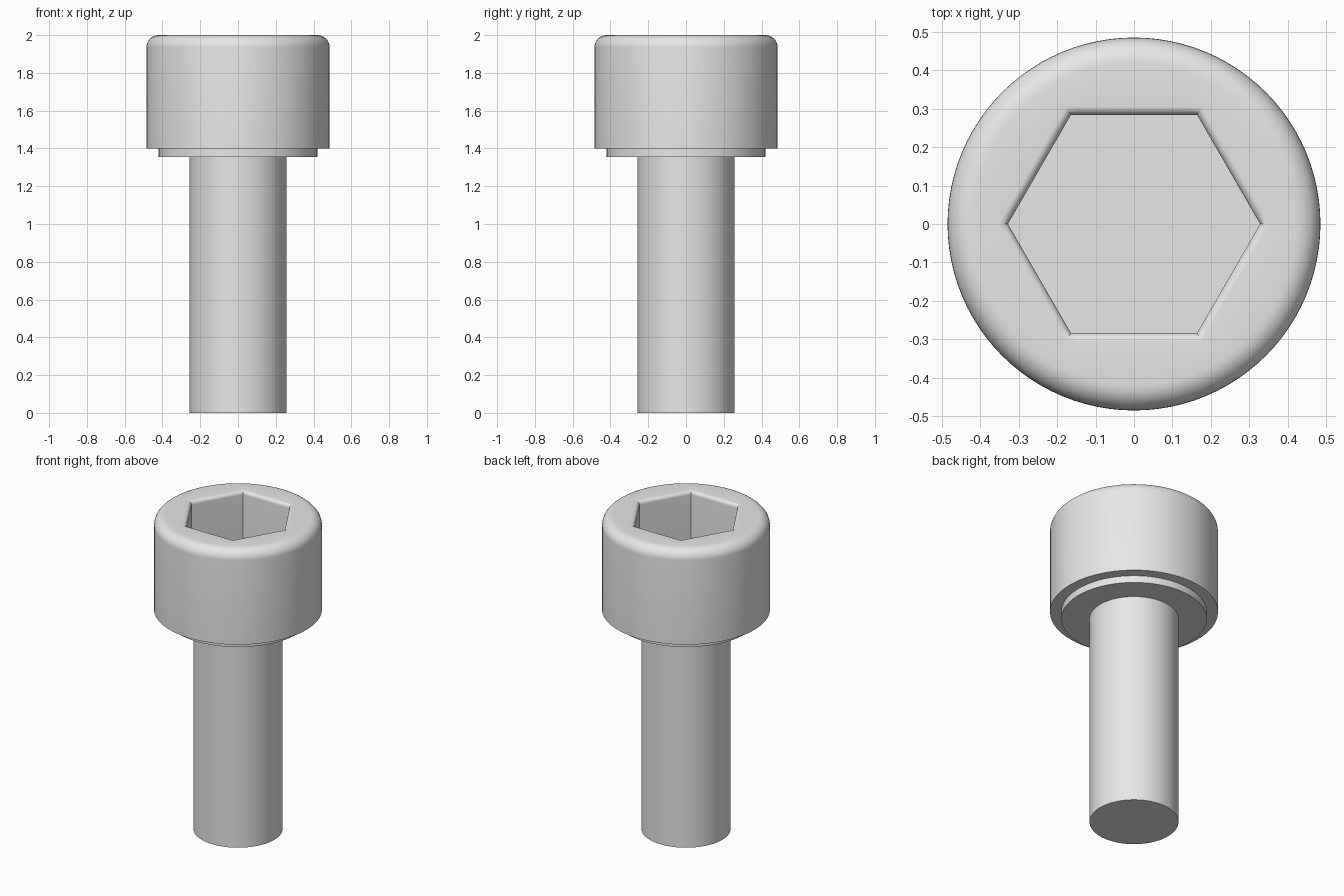
import bpy
import bmesh
from math import cos, sin, pi, radians

cube = bpy.data.objects.get("Cube")
if cube:
    bpy.data.objects.remove(cube, do_unlink=True)

SEGMENTS = 96  # multiple of six, so hexagon corners land on vertices

steel = bpy.data.materials.new("light grey steel")
steel.use_nodes = True
grey = (0.8, 0.8, 0.8, 1)
steel.diffuse_color = grey
steel.node_tree.nodes["Principled BSDF"].inputs["Base Color"].default_value = grey


def circle_ring(radius, z):
    steps = [2 * pi * i / SEGMENTS for i in range(SEGMENTS)]
    return [(radius * cos(a), radius * sin(a), z) for a in steps]


def hex_ring(apothem, z):
    """Hexagon with corners on the x axis, sampled at the circle's angles."""
    points = []
    for i in range(SEGMENTS):
        a = 2 * pi * i / SEGMENTS
        r = apothem / cos(a % (pi / 3) - pi / 6)
        points.append((r * cos(a), r * sin(a), z))
    return points


def skin(name, rings, cap_first=False, cap_last=False):
    """Join successive rings with quads into one smooth-shaded part."""
    bm = bmesh.new()
    loops = [[bm.verts.new(p) for p in ring] for ring in rings]
    for a, b in zip(loops, loops[1:]):
        for i in range(SEGMENTS):
            j = (i + 1) % SEGMENTS
            bm.faces.new((a[i], b[i], b[j], a[j]))
    if cap_first:
        bm.faces.new(loops[0])
    if cap_last:
        bm.faces.new(loops[-1][::-1])
    mesh = bpy.data.meshes.new(name)
    bm.to_mesh(mesh)
    bm.free()
    mesh.materials.append(steel)
    obj = bpy.data.objects.new(name, mesh)
    bpy.context.collection.objects.link(obj)
    bpy.ops.object.select_all(action="DESELECT")
    obj.select_set(True)
    bpy.context.view_layer.objects.active = obj
    bpy.ops.object.shade_smooth_by_angle(angle=radians(30))
    return obj


TOP, HEAD_BOTTOM, COLLAR_BOTTOM = 2.0, 1.4, 1.355
HEAD_R, COLLAR_R, SHANK_R = 0.485, 0.42, 0.257
SOCKET, SOCKET_FLOOR, LIP = 0.284, 1.6, 0.022
ROUND = 0.065
STEPS = 8
quarter = [pi / 2 * i / STEPS for i in range(STEPS + 1)]

# Head: socket floor and walls, rounded lip, flat top, rounded rim, underside
head = [hex_ring(SOCKET, SOCKET_FLOOR)]
head += [hex_ring(SOCKET + LIP * (1 - cos(a)), TOP - LIP * (1 - sin(a)))
         for a in quarter]
head += [circle_ring(HEAD_R - ROUND * (1 - sin(a)), TOP - ROUND * (1 - cos(a)))
         for a in quarter]
head += [circle_ring(HEAD_R, HEAD_BOTTOM), circle_ring(COLLAR_R, HEAD_BOTTOM)]
skin("head", head, cap_first=True)

# Collar under the head
skin("collar", [circle_ring(COLLAR_R, HEAD_BOTTOM),
                circle_ring(COLLAR_R, COLLAR_BOTTOM),
                circle_ring(SHANK_R, COLLAR_BOTTOM)])

# Plain shank
skin("shank", [circle_ring(SHANK_R, COLLAR_BOTTOM), circle_ring(SHANK_R, 0)],
     cap_last=True)
